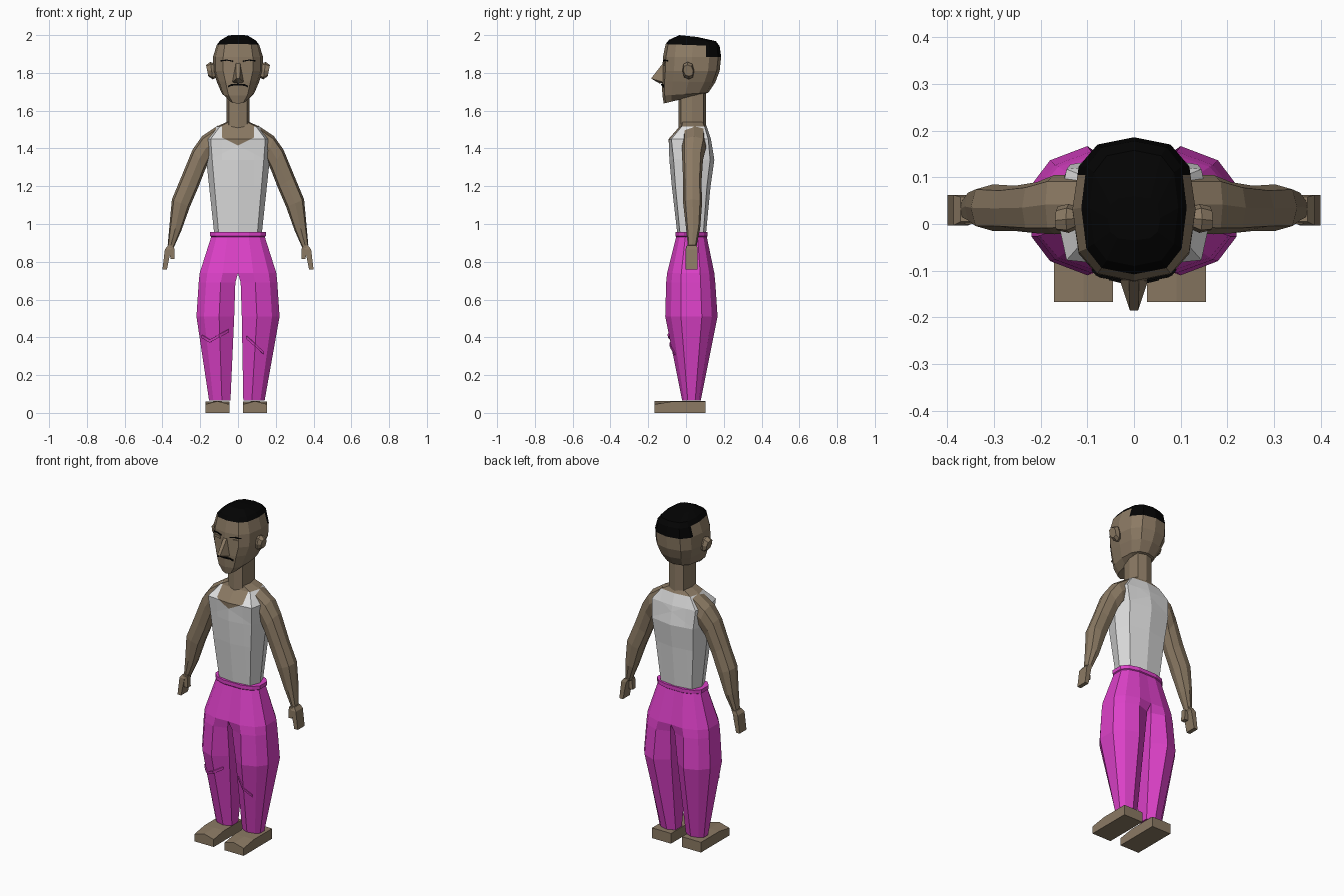
import bpy, bmesh, math
from mathutils import Vector
from mathutils.bvhtree import BVHTree

if "Cube" in bpy.data.objects:
    bpy.data.objects.remove(bpy.data.objects["Cube"])


def material(name, rgb):
    m = bpy.data.materials.new(name)
    m.diffuse_color = (*rgb, 1)
    m.use_nodes = True
    m.node_tree.nodes["Principled BSDF"].inputs["Base Color"].default_value = m.diffuse_color
    return m


SKIN = material("skin brown", (0.26, 0.195, 0.127))
SHIRT = material("shirt white", (0.75, 0.75, 0.75))
PINK = material("trouser magenta", (0.72, 0.053, 0.58))
BLACK = material("hair black", (0.001, 0.001, 0.001))


def finish(name, bm, mats, rule=None):
    bmesh.ops.recalc_face_normals(bm, faces=bm.faces)
    if rule:
        for f in bm.faces:
            f.material_index = rule(f.calc_center_median())
    me = bpy.data.meshes.new(name)
    bm.to_mesh(me)
    ob = bpy.data.objects.new(name, me)
    bpy.context.collection.objects.link(ob)
    for m in mats:
        me.materials.append(m)
    return ob


def loft(rings):
    """Skin a list of equal-length point rings and cap both ends."""
    bm = bmesh.new()
    vs = [[bm.verts.new(p) for p in r] for r in rings]
    n = len(vs[0])
    for a, b in zip(vs, vs[1:]):
        for i in range(n):
            j = (i + 1) % n
            bm.faces.new((a[i], a[j], b[j], b[i]))
    bm.faces.new(vs[0][::-1])
    bm.faces.new(vs[-1])
    return bm


def cut(bm, co, no):
    bmesh.ops.bisect_plane(bm, geom=bm.verts[:] + bm.edges[:] + bm.faces[:],
                           dist=1e-5, plane_co=co, plane_no=no)


def unit_ring(n, e):
    """Rounded-square ring as (u, v) pairs in -1..1."""
    pts = []
    for i in range(n):
        a = 2 * math.pi * i / n
        c, s = round(math.cos(a), 6), round(math.sin(a), 6)
        pts.append((math.copysign(abs(c) ** e, c), math.copysign(abs(s) ** e, s)))
    return pts


def body_ring(n, e, zf, zb, w, yf, yb):
    return [(u * w, (yf + yb) / 2 + v * (yb - yf) / 2, zf + (zb - zf) * (v + 1) / 2)
            for u, v in unit_ring(n, e)]


def ribbon(name, target, pts, width, mat, off=0.003):
    """Thin strip through (x, z) points laid on the front of a mesh."""
    tree = BVHTree.FromObject(target, bpy.context.evaluated_depsgraph_get())
    bm = bmesh.new()
    rows = []
    path = [Vector(a).lerp(Vector(b), i / 6) for a, b in zip(pts, pts[1:]) for i in range(6)]
    for x, z in path + [Vector(pts[-1])]:
        hits = [tree.ray_cast(Vector((x, -1, z + dz)), Vector((0, 1, 0)))[0]
                for dz in (-width / 2, width / 2)]
        if all(hits):
            rows.append([bm.verts.new(h - Vector((0, off, 0))) for h in hits])
    for a, b in zip(rows, rows[1:]):
        bm.faces.new((a[0], b[0], b[1], a[1]))
    ob = finish(name, bm, [mat])
    mod = ob.modifiers.new("thickness", "SOLIDIFY")
    mod.thickness = 0.005
    mod.offset = 0
    return ob


# Head with cropped hair, lower at the back
head_bm = loft([body_ring(12, e, *r) for e, *r in (
    (0.75, 1.638, 1.685, 0.045, -0.118, 0.08),
    (0.75, 1.68, 1.695, 0.084, -0.125, 0.118),
    (0.75, 1.755, 1.75, 0.112, -0.128, 0.155),
    (0.75, 1.81, 1.81, 0.132, -0.125, 0.178),
    (0.75, 1.885, 1.885, 0.132, -0.122, 0.186),
    (0.7, 1.952, 1.942, 0.113, -0.108, 0.178),
    (0.7, 1.975, 1.968, 0.095, -0.09, 0.158),
    (0.7, 2.0, 1.99, 0.056, -0.035, 0.06))])
cut(head_bm, (0, 0.105, 0), (0, 1, 0))
head = finish("head", head_bm, [SKIN, BLACK],
              lambda c: int(c.z > 1.945 or (c.y > 0.105 and c.z > 1.885)))

# Nose
bm = bmesh.new()
p = [bm.verts.new(c) for c in ((-0.011, -0.115, 1.86), (0.011, -0.115, 1.86),
                               (-0.009, -0.185, 1.77), (0.009, -0.185, 1.77),
                               (-0.032, -0.115, 1.75), (0.032, -0.115, 1.75),
                               (0, -0.14, 1.744))]
for f in ((0, 1, 3, 2), (0, 2, 4), (1, 5, 3), (2, 3, 6), (2, 6, 4), (3, 5, 6), (0, 4, 6, 5, 1)):
    bm.faces.new([p[i] for i in f])
finish("nose", bm, [SKIN])

# Mouth, brows, eyes and ears
ribbon("mouth", head, [(-0.053, 1.727), (-0.035, 1.736), (0, 1.738), (0.035, 1.736),
                       (0.053, 1.727)], 0.009, BLACK)
for s, side in ((-1, "left"), (1, "right")):
    ribbon(side + "_brow", head, [(s * 0.028, 1.862), (s * 0.06, 1.868), (s * 0.09, 1.864)],
           0.006, BLACK)
    ribbon(side + "_eye", head, [(s * 0.035, 1.845), (s * 0.055, 1.847), (s * 0.075, 1.845)],
           0.014, SKIN)
    finish(side + "_ear", loft([[(s * (x + 0.006 * v), 0.012 + ry * u - 0.1 * (x - 0.12) * v,
                                  1.812 + rz * v) for u, v in unit_ring(8, 0.8)]
                                for x, ry, rz in ((0.115, 0.02, 0.035), (0.14, 0.031, 0.046),
                                                  (0.163, 0.026, 0.03))]), [SKIN])

# Neck
finish("neck", loft([body_ring(8, 0.6, z, z, 0.06, -0.04, 0.105) for z in (1.48, 1.72)]), [SKIN])

# Torso: vest with a V neckline
torso = loft([body_ring(8, e, z, z, w, a, b) for e, z, w, a, b in (
    (0.6, 0.94, 0.125, -0.045, 0.105),
    (0.6, 1.2, 0.153, -0.075, 0.13),
    (0.6, 1.34, 0.168, -0.088, 0.15),
    (0.4, 1.45, 0.166, -0.092, 0.132),
    (0.5, 1.515, 0.115, -0.035, 0.11),
    (0.6, 1.54, 0.06, -0.03, 0.1))])
for s in (-1, 1):
    cut(torso, (0, 0, 1.415), (-0.5 * s, 0, 1))
    cut(torso, (0.085 * s, 0, 0), (1, 0, 0))


def vest_rule(c):
    opening = c.y < 0.03 and abs(c.x) < 0.085 and c.z > 1.415 + 0.5 * abs(c.x)
    return int(opening or c.z > 1.516)


finish("torso", torso, [SHIRT, SKIN], vest_rule)

LEG_SHAPE = ((1, 0.4), (0.8, 0.78), (0.4, 1), (0, None), (0, None), (0.4, -1), (0.8, -0.78),
             (1, -0.4))
LEG_RINGS = (  # height, inner x, outer x, front y, back y, inner fullness
    (0.958, 0, 0.148, -0.055, 0.115, 1),
    (0.936, 0, 0.148, -0.055, 0.115, 1),
    (0.932, 0, 0.142, -0.052, 0.110, 1),
    (0.74, 0, 0.203, -0.10, 0.150, 0.95),
    (0.69, 0.014, 0.208, -0.105, 0.155, 0.8),
    (0.51, 0.02, 0.220, -0.11, 0.167, 0.6),
    (0.065, 0.034, 0.147, -0.02, 0.078, 0.6))
ARM_RINGS = (  # outer x, z, inner x, z, front y, back y
    (0.105, 1.522, 0.115, 1.37, -0.02, 0.105),
    (0.19, 1.465, 0.152, 1.335, -0.022, 0.105),
    (0.24, 1.395, 0.175, 1.285, -0.02, 0.09),
    (0.30, 1.25, 0.21, 1.195, -0.015, 0.082),
    (0.35, 1.13, 0.255, 1.09, -0.015, 0.085),
    (0.363, 0.99, 0.30, 0.965, 0.0, 0.075),
    (0.372, 0.89, 0.342, 0.87, 0.01, 0.055))


def leg_ring(s, z, xi, xo, yf, yb, k):
    out = []
    for i, (u, v) in enumerate(LEG_SHAPE):
        v = (k if i == 3 else -k) if v is None else v
        x = xi + u * (xo - xi)
        out.append((s * x - 0.006 * (z < 0.1), (yf + yb) / 2 + v * (yb - yf) / 2, z))
    return out


def arm_ring(s, ox, oz, ix, iz, yf, yb):
    return [(s * ((ox + ix) / 2 + u * (ox - ix) / 2), (yf + yb) / 2 + v * (yb - yf) / 2,
             (oz + iz) / 2 + u * (oz - iz) / 2) for u, v in unit_ring(8, 0.7)]


def slab(s, x0, x1, z, y0, y1):
    return [(s * x, y, z) for x, y in ((x0, y0), (x1, y0), (x1, y1), (x0, y1))]


legs = {}
for s, side in ((-1, "left"), (1, "right")):
    # Trouser leg including its half of the waist
    legs[side] = finish(side + "_trouser", loft([leg_ring(s, *r) for r in LEG_RINGS]), [PINK])
    # Arm, hand and thumb
    finish(side + "_arm", loft([arm_ring(s, *r) for r in ARM_RINGS]), [SKIN])
    finish(side + "_hand", loft([slab(s, 0.342, 0.372, 0.885, 0.005, 0.058),
                                 slab(s, 0.355, 0.387, 0.865, -0.003, 0.062),
                                 slab(s, 0.376, 0.4, 0.76, -0.003, 0.062)]), [SKIN])
    finish(side + "_thumb", loft([slab(s, 0.338, 0.362, 0.88, 0.0, 0.03),
                                  slab(s, 0.335, 0.358, 0.815, 0.0, 0.03)]), [SKIN])
    # Foot with a domed toe
    cx = s * 0.0995 - 0.0085
    finish(side + "_foot", loft([[(cx - 0.0635, y, 0), (cx + 0.0635, y, 0), (cx + 0.0635, y, e),
                                  (cx, y, 0.062), (cx - 0.0635, y, e)]
                                 for y, e in ((-0.167, 0.045), (-0.07, 0.061), (0.103, 0.061))]),
           [SKIN])

# Creases across the knees
ribbon("left_knee_crease", legs["left"], [(-0.19, 0.405), (-0.15, 0.38), (-0.05, 0.435)],
       0.016, PINK, 0.006)
ribbon("right_knee_crease", legs["right"], [(0.045, 0.40), (0.09, 0.36), (0.138, 0.315)],
       0.016, PINK, 0.006)
